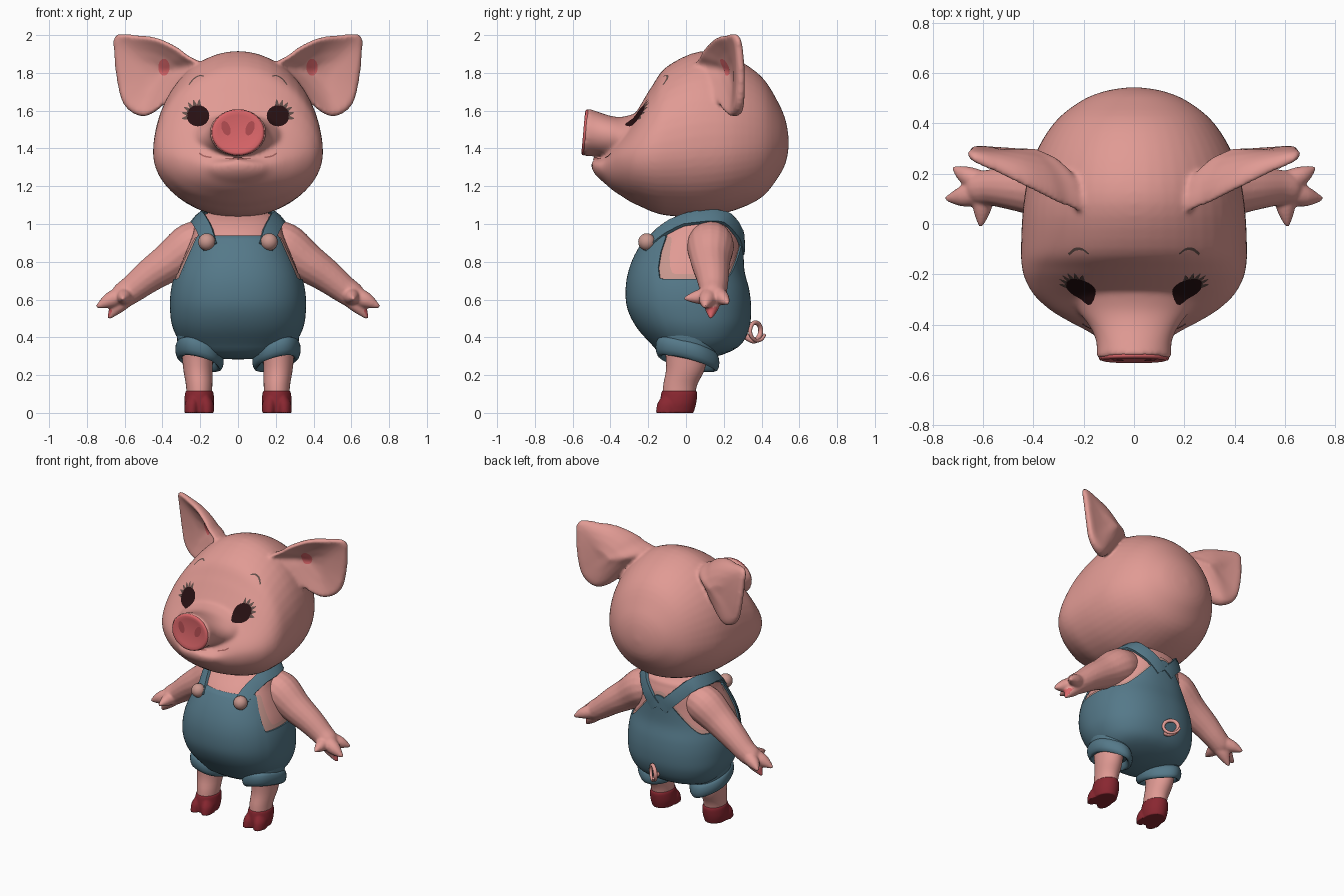
import bpy, bmesh
from math import sin, cos, pi, radians, copysign
from mathutils import Vector
from mathutils.bvhtree import BVHTree

old = bpy.data.objects.get("Cube")
if old:
    bpy.data.objects.remove(old, do_unlink=True)


def material(name, r, g, b):
    m = bpy.data.materials.new(name)
    m.use_nodes = True
    m.diffuse_color = (r, g, b, 1)
    bsdf = next(n for n in m.node_tree.nodes if n.type == 'BSDF_PRINCIPLED')
    bsdf.inputs["Base Color"].default_value = (r, g, b, 1)
    bsdf.inputs["Roughness"].default_value = 0.8
    return m


SKIN = material("skin pink", .75, .325, .295)
ROSE = material("snout rose", .7, .13, .14)
NOSTRIL = material("nostril red", .43, .07, .08)
CREASE = material("mouth crease", .36, .12, .11)
DENIM = material("denim blue", .09, .19, .25)
HOOF = material("hoof red", .25, .02, .03)
DARK = material("eye black", .02, .005, .006)
LASH = material("lash brown", .13, .08, .07)
BUTTON = material("button beige", .58, .31, .27)


def spline(rows, n, closed=False):
    """Smooth curve through rows of numbers."""
    out, m = [], len(rows)
    for i in range(m if closed else m - 1):
        p = [rows[(i + k) % m] if closed else rows[min(max(i + k, 0), m - 1)] for k in (-1, 0, 1, 2)]
        for t in (j / n for j in range(n)):
            out.append([.5 * (2*b + (c - a)*t + (2*a - 5*b + 4*c - d)*t*t + (3*b - a - 3*c + d)*t**3)
                        for a, b, c, d in zip(*p)])
    return out if closed else out + [list(rows[-1])]


def circle(n):
    return [2 * pi * i / n for i in range(n)]


def finish(name, bm, mat):
    me = bpy.data.meshes.new(name)
    bm.to_mesh(me)
    bm.free()
    me.materials.append(mat)
    me.shade_smooth()
    me.set_sharp_from_angle(angle=1.0)
    ob = bpy.data.objects.new(name, me)
    bpy.context.collection.objects.link(ob)
    return ob


def loft(name, rings, mat, wrap=True, loop=False, caps=True, face_front=False):
    """Skin a list of equally long point rings."""
    bm = bmesh.new()
    vs = [[bm.verts.new(p) for p in ring] for ring in rings]
    n, m = len(vs[0]), len(vs)
    for i in range(m if loop else m - 1):
        a, b = vs[i], vs[(i + 1) % m]
        for j in range(n if wrap else n - 1):
            k = (j + 1) % n
            bm.faces.new((a[j], a[k], b[k], b[j]))
    if caps and not loop:
        bm.faces.new(vs[0])
        bm.faces.new(vs[-1])
    bmesh.ops.remove_doubles(bm, verts=bm.verts[:], dist=1e-5)
    bmesh.ops.recalc_face_normals(bm, faces=bm.faces[:])
    bm.normal_update()
    if face_front and sum(f.normal.y for f in bm.faces) > 0:
        bmesh.ops.reverse_faces(bm, faces=bm.faces[:])
    return finish(name, bm, mat)


def tube(name, path, mat, n=5, sides=16):
    rows = spline(path, n)
    pts = [Vector(r[:3]) for r in rows]
    rings, u = [], None
    for i, p in enumerate(pts):
        t = (pts[min(i + 1, len(pts) - 1)] - pts[max(i - 1, 0)]).normalized()
        u = (t.orthogonal() if u is None else u - t * u.dot(t)).normalized()
        v = t.cross(u)
        rings.append([p + rows[i][3] * (u * cos(a) + v * sin(a)) for a in circle(sides)])
    return loft(name, rings, mat)


def column(name, rows, mat, tilt=(0, 0)):
    """Upright loft from rows of z, centre x, centre y, radius x, radius y."""
    return loft(name, [[(cx + rx*cos(a), cy + ry*sin(a), z + tilt[0]*rx*cos(a) + tilt[1]*ry*sin(a))
                        for a in circle(32)] for z, cx, cy, rx, ry in spline(rows, 4)], mat)


def fuse(name, parts, mat, voxel, smooth):
    """Blend overlapping solids into one soft skin."""
    bm = bmesh.new()
    for p in parts:
        bm.from_mesh(p.data)
        bpy.data.objects.remove(p, do_unlink=True)
    ob = finish(name, bm, mat)
    mod = ob.modifiers.new("blend", 'REMESH')
    mod.mode, mod.voxel_size = 'VOXEL', voxel
    mod = ob.modifiers.new("soften", 'SMOOTH')
    mod.factor, mod.iterations = .5, smooth
    dg = bpy.context.evaluated_depsgraph_get()
    me = bpy.data.meshes.new_from_object(ob.evaluated_get(dg))
    ob.modifiers.clear()
    ob.data = me
    me.materials.clear()
    me.materials.append(mat)
    me.shade_smooth()
    return ob


def tree_of(ob):
    return BVHTree.FromPolygons([v.co.copy() for v in ob.data.vertices],
                                [p.vertices[:] for p in ob.data.polygons])


def decal(name, rows, tree, mat, wrap):
    """Thin plate laid on a surface as seen from the front."""
    def drop(x, z):
        hit = tree.ray_cast(Vector((x, -2, z)), Vector((0, 1, 0)))
        return hit[0] + Vector((0, -.004, 0)) if hit[0] else Vector((x, -.3, z))
    return loft(name, [[drop(*p) for p in r] for r in rows], mat, wrap, caps=False, face_front=True)


def disk(name, x, z, rx, rz, tree, mat, lean=0):
    decal(name, [[(x + s*rx*cos(a) + lean*s*rz*sin(a), z + s*rz*sin(a)) for a in circle(24)]
                 for s in (0, .3, .6, .8, 1)], tree, mat, True)


def stroke(name, path, tree, mat):
    rows = []
    for i, (x, z, w) in enumerate(path):
        a, b = path[max(i - 1, 0)], path[min(i + 1, len(path) - 1)]
        n = Vector((a[1] - b[1], b[0] - a[0])).normalized() * w
        rows.append([(x + n.x, z + n.y), (x - n.x, z - n.y)])
    decal(name, rows, tree, mat, False)


def face_loft(name, rows, lean=0):
    """Loft along y from rows of y, half width, top, bottom, widest height."""
    rings = []
    for y, w, top, bot, mid in spline(rows, 4):
        heights = [(a, sin(a) * (top - mid if sin(a) > 0 else mid - bot)) for a in circle(48)]
        rings.append([(w*cos(a), y + lean*h, mid + h) for a, h in heights])
    return loft(name, rings, SKIN)


# Head with jaw, snout and cupped ears
skull = face_loft("skull", [
    (.545, .01, 1.44, 1.42, 1.43), (.53, .11, 1.54, 1.33, 1.43), (.49, .21, 1.64, 1.25, 1.43),
    (.4, .32, 1.78, 1.14, 1.42), (.25, .405, 1.88, 1.07, 1.41), (.08, .44, 1.915, 1.035, 1.4),
    (-.1, .45, 1.835, 1.045, 1.38), (-.18, .445, 1.73, 1.065, 1.37), (-.235, .427, 1.64, 1.09, 1.36),
    (-.29, .392, 1.55, 1.115, 1.35), (-.345, .33, 1.475, 1.15, 1.34), (-.39, .255, 1.42, 1.18, 1.325),
    (-.43, .18, 1.36, 1.215, 1.31), (-.465, .13, 1.342, 1.245, 1.305), (-.49, .075, 1.335, 1.275, 1.31),
    (-.502, .02, 1.325, 1.305, 1.315)])
snout = face_loft("snout", [
    (-.15, .22, 1.64, 1.33, 1.46), (-.27, .25, 1.59, 1.33, 1.45), (-.35, .218, 1.567, 1.345, 1.45),
    (-.41, .175, 1.573, 1.355, 1.465), (-.47, .15, 1.592, 1.362, 1.482), (-.535, .15, 1.614, 1.358, 1.485)], .09)
EAR = [(.2, .02, 1.845), (.27, .045, 1.895), (.33, .075, 1.94), (.43, .13, 1.985), (.54, .19, 2.0),
       (.65, .245, 2.0), (.657, .265, 1.9), (.64, .27, 1.75), (.612, .26, 1.645), (.565, .245, 1.592),
       (.5, .22, 1.57), (.43, .175, 1.6), (.35, .125, 1.68), (.27, .07, 1.77)]
LAYERS = [(0, 0), (.3, 0), (.6, 0), (.8, 0), (.93, 0), (1, .012), (1, .03),
          (.93, .042), (.8, .046), (.6, .046), (.3, .046), (0, .046)]


def ear(side):
    rim = spline(EAR, 5, True)
    return loft("ear", [[(side * (.47 + s*(x - .47)), y*s*s + .25*(1 - s*s) + back*(1 + 4*s*(.66 - x)),
                          1.79 + s*(z - 1.79)) for x, y, z in rim] for s, back in LAYERS], SKIN, caps=False)


head = fuse("head", [skull, snout, ear(1), ear(-1)], SKIN, .011, 10)
face = tree_of(head)

# Snout pad and nostrils
pad = loft("snout_pad", [[(w*cos(a), y + .078*w*sin(a), 1.485 + .87*w*sin(a)) for a in circle(40)]
                         for y, w in ((-.515, .13), (-.533, .14), (-.54, .137), (-.544, .124), (-.539, .105))], ROSE)
pad_tree = tree_of(pad)

# Painted face details
stroke("mouth", [(x, 1.346, .006 - .06*abs(x)) for x in (-.07, -.035, 0, .035, .07)], face, CREASE)
for s, tag in ((1, "left"), (-1, "right")):
    disk(tag + "_nostril", s*.064, 1.507, .023, .038, pad_tree, NOSTRIL, s*.25)
    disk(tag + "_eye", s*.212, 1.573, .06, .056, face, DARK)
    disk(tag + "_ear_patch", s*.392, 1.83, .03, .045, face, ROSE)
    for deg in range(-10, 96, 21):
        c, d = cos(radians(deg)), sin(radians(deg))
        stroke(tag + "_lash", [(s*(.212 + r*c), 1.573 + r*d, w)
                               for r, w in ((.056, .011), (.072, .007), (.086, .002))], face, LASH)
    stroke(tag + "_brow", [(s*x, z, .003) for x, z in
                           spline([(.18, 1.783), (.205, 1.785), (.235, 1.768), (.26, 1.737)], 4)], face, LASH)
    stroke(tag + "_mouth_corner", [(s*x, z, .004) for x, z in
                                   spline([(.14, 1.352), (.18, 1.36), (.205, 1.375)], 4)], face, CREASE)

# Torso, given as rows of height, half width, front and back
BODY = spline([
    (.28, .03, -.02, .08), (.31, .22, -.13, .2), (.36, .295, -.18, .29), (.45, .345, -.26, .335),
    (.55, .36, -.31, .345), (.65, .355, -.32, .335), (.75, .33, -.305, .31), (.85, .29, -.265, .305),
    (.94, .255, -.205, .305), (1.0, .24, -.14, .29), (1.04, .21, -.07, .27), (1.07, .13, 0, .2),
    (1.08, .01, .09, .11)], 6)


def body_point(a, z, inset):
    lo = max(i for i in range(len(BODY) - 1) if i == 0 or BODY[i][0] <= z)
    p, q = BODY[lo], BODY[lo + 1]
    t = (z - p[0]) / (q[0] - p[0])
    w, f, b = (p[k] + (q[k] - p[k]) * t for k in (1, 2, 3))
    sx, sy = (copysign(abs(c) ** .88, c) for c in (sin(a), cos(a)))
    return (max(w - inset, .002) * sx, (f + b)/2 - max((b - f)/2 - inset, .002) * sy, z)


# Only the upper body needs skin, the rest is cloth
torso = loft("torso", [[body_point(a, r[0], .014) for a in circle(64)] for r in BODY if r[0] > .5], SKIN)


# Overalls with a bib, low arm openings and a raised back
def hem_height(a, start=55, end=67, drop=.23):
    deg = abs((a * 180 / pi + 180) % 360 - 180)

    def ease(lo, hi):
        t = min(max((deg - lo) / (hi - lo), 0), 1)
        return t * t * (3 - 2 * t)
    return .94 - drop * ease(start, end) + .24 * ease(126, 180)


ROUND = circle(120)
cloth = [[body_point(a, .285 + (hem_height(a) - .285) * v / 30, 0) for a in ROUND] for v in range(31)]
cloth.append([body_point(a, hem_height(a), .03) for a in ROUND])
cloth.insert(0, [(0, .03, .283)] * len(ROUND))
loft("overalls", cloth, DENIM, caps=False)

# Pale lining showing inside the arm openings
lining = []
for v in range(7):
    heights = [(a, hem_height(a) - .01, hem_height(a, 63, 80, .195) - .01) for a in ROUND]
    lining.append([body_point(a, lo + (hi - lo) * v / 6, .009) for a, lo, hi in heights])
loft("lining", lining, BUTTON, caps=False)

# Straps hugging the shoulders and meeting at the back
skin_tree = tree_of(torso)
STRAP = [(.165, -.25, .9), (.195, -.17, .98), (.225, -.05, 1.04), (.23, .08, 1.05), (.2, .2, 1.045),
         (.14, .29, .98), (.07, .32, .91), (.025, .33, .86)]
for s, tag in ((1, "left"), (-1, "right")):
    hits = [skin_tree.find_nearest(Vector((s*x, y, z))) for x, y, z in spline(STRAP, 5)]
    rings = []
    for i, (p, n, _, _) in enumerate(hits):
        t = hits[min(i + 1, len(hits) - 1)][0] - hits[max(i - 1, 0)][0]
        across = t.cross(n).normalized() * .041
        rings.append([p - across, p - across + n*.018, p + n*.023, p + across + n*.018, p + across])
    loft(tag + "_strap", rings, DENIM)
    bpy.ops.mesh.primitive_uv_sphere_add(segments=24, ring_count=12, radius=.046, location=(s*.165, -.207, .905))
    button = bpy.context.object
    button.name = tag + "_button"
    button.data.materials.append(BUTTON)
    button.data.shade_smooth()

    # Arm with three fingers and a thumb, one finger tipped in rose
    def limb(*path):
        return tube("limb", [(s*x, y, z, r) for x, y, z, r in path], SKIN)
    arm = fuse(tag + "_arm", [
        limb((.14, .13, .92, .1), (.24, .13, .885, .125), (.36, .13, .8, .105), (.47, .14, .725, .088),
             (.56, .145, .655, .074), (.62, .14, .615, .065), (.66, .14, .59, .035)),
        limb((.6, .13, .63, .05), (.68, .11, .595, .042), (.75, .1, .56, .008)),
        limb((.6, .16, .63, .05), (.67, .195, .605, .037), (.72, .225, .58, .008)),
        limb((.59, .14, .61, .048), (.645, .135, .555, .037), (.685, .13, .5, .008)),
        limb((.6, .12, .62, .05), (.605, .05, .612, .034), (.61, -.01, .605, .008))], SKIN, .008, 4)
    arm.data.materials.append(ROSE)
    for f in arm.data.polygons:
        if f.center.z < .56 and .1 < f.center.y < .18 and f.normal.x * s > .35 and abs(f.center.x) < .71:
            f.material_index = 1

    # Trouser leg, rolled cuff, leg and cloven hoof
    tilt = (.25, -.25)
    column(tag + "_trouser_leg", [(.5, s*.19, .01, .12, .15), (.4, s*.2, .01, .125, .15),
                                  (.3, s*.205, .005, .11, .145)], DENIM, (s*tilt[0], tilt[1]))
    cuff = []
    for a in circle(40):
        wave = 1 + .02 * sin(5 * a)
        ring = []
        for b in circle(12):
            x, y = (.106*wave + .022*cos(b)) * cos(a), (.147*wave + .022*cos(b)) * sin(a)
            ring.append((s*(.204 + x), .005 + y, .308 + .048*sin(b) + tilt[0]*x + tilt[1]*y))
        cuff.append(ring)
    loft(tag + "_cuff", cuff, DENIM, loop=True)
    column(tag + "_leg", [(.42, s*.215, 0, .09, .12), (.25, s*.213, 0, .079, .105),
                          (.15, s*.206, -.03, .07, .09), (.08, s*.205, -.04, .066, .086)], SKIN)
    hoof = [column("hoof", [(.118, s*.205, -.036, .07, .09), (.1, s*.205, -.036, .076, .096),
                            (.05, s*.205, -.042, .079, .096), (0, s*.205, -.048, .07, .088)], HOOF)]
    for side in (-1, 1):
        hoof.append(column("toe", [(.09, s*.205 + side*.03, -.085, .026, .04), (.05, s*.205 + side*.038, -.095, .038, .056),
                                   (0, s*.205 + side*.041, -.1, .037, .06)], HOOF))
    fuse(tag + "_hoof", hoof, HOOF, .006, 3)

# Curly tail
curl = [(0, .31, .41, .018)]
for i in range(13):
    a = -pi / 2 + i * pi / 5
    curl.append((-.038 * cos(a), .355 + .034 * cos(a) + .0025 * i, .43 + .048 * sin(a), .015 - .0006 * i))
tube("tail", curl, SKIN, 4, 10)
